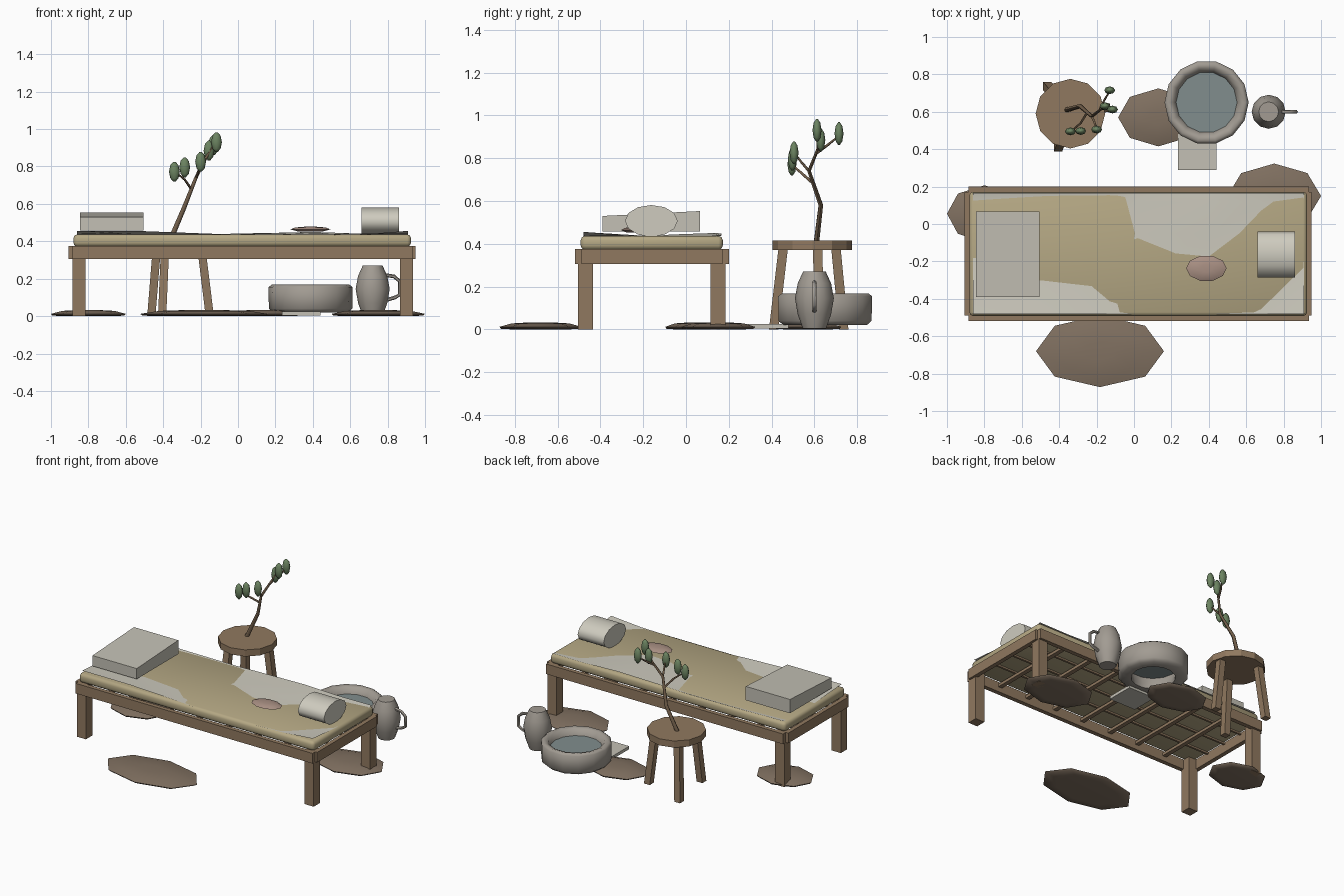
import bpy, bmesh, math
from mathutils import Vector

if "Cube" in bpy.data.objects:
    bpy.data.objects.remove(bpy.data.objects["Cube"])


def material(name, rgb):
    m = bpy.data.materials.new(name)
    m.diffuse_color = (*rgb, 1)
    m.use_nodes = True
    m.node_tree.nodes["Principled BSDF"].inputs["Base Color"].default_value = m.diffuse_color
    return m


WOOD = material("wood", (0.28, 0.19, 0.115))
STRAW = material("straw", (0.46, 0.39, 0.23))
LINEN = material("linen", (0.62, 0.60, 0.52))
WOOL = material("wool", (0.55, 0.53, 0.46))
CLAY = material("clay", (0.36, 0.33, 0.29))
WATER = material("water", (0.22, 0.27, 0.27))
EARTH = material("earth", (0.22, 0.165, 0.12))
BREAD = material("bread", (0.40, 0.28, 0.23))
LEAF = material("leaf", (0.15, 0.23, 0.12))
BARK = material("bark", (0.17, 0.115, 0.07))


def mesh(name, verts, faces, mat, smooth=None):
    me = bpy.data.meshes.new(name)
    me.from_pydata(verts, [], faces)
    bm = bmesh.new()
    bm.from_mesh(me)
    bmesh.ops.recalc_face_normals(bm, faces=bm.faces)
    bm.to_mesh(me)
    bm.free()
    ob = bpy.data.objects.new(name, me)
    bpy.context.collection.objects.link(ob)
    me.materials.append(mat)
    if smooth:
        bpy.ops.object.select_all(action='DESELECT')
        ob.select_set(True)
        bpy.context.view_layer.objects.active = ob
        bpy.ops.object.shade_smooth_by_angle(angle=math.radians(smooth))
    return ob


def loft(name, rings, mat, smooth=None, closed=False):
    """Skin rings of equal size; cap both ends, or join last to first."""
    n = len(rings[0])
    k = len(rings)
    verts = [v for r in rings for v in r]
    faces = [(i * n + j, i * n + (j + 1) % n,
              (i + 1) % k * n + (j + 1) % n, (i + 1) % k * n + j)
             for i in range(k if closed else k - 1) for j in range(n)]
    if not closed:
        faces += [tuple(range(n)), tuple(range((k - 1) * n, k * n))]
    return mesh(name, verts, faces, mat, smooth)


def box(name, x, y, z, mat):
    return loft(name, [[(x[0], y[0], h), (x[1], y[0], h), (x[1], y[1], h), (x[0], y[1], h)]
                       for h in z], mat)


def lathe(name, centre, profile, n, mat, sx=1, sy=1, smooth=None, closed=False):
    cx, cy = centre
    return loft(name, [[(cx + sx * r * math.cos(2 * math.pi * j / n),
                         cy + sy * r * math.sin(2 * math.pi * j / n), z) for j in range(n)]
                       for r, z in profile], mat, smooth, closed)


def tube(name, pts, radii, mat, n=6):
    pts = [Vector(p) for p in pts]
    rings = []
    for i, p in enumerate(pts):
        d = (pts[min(i + 1, len(pts) - 1)] - pts[max(i - 1, 0)]).normalized()
        u = d.cross(Vector((0, 1, 0.1))).normalized()
        v = d.cross(u)
        rings.append([p + radii[i] * (math.cos(a) * u + math.sin(a) * v)
                      for a in (2 * math.pi * j / n for j in range(n))])
    return loft(name, rings, mat, 60)


# Bed frame: legs, rails, slats
for sx, lx in (("left", -0.885), ("right", 0.865)):
    for sy, ly in (("front", -0.505), ("back", 0.115)):
        box(f"bed_leg_{sy}_{sx}", (lx, lx + 0.07), (ly, ly + 0.07), (0, 0.375), WOOD)
box("rail_front", (-0.885, 0.935), (-0.518, -0.488), (0.305, 0.375), WOOD)
box("rail_back", (-0.885, 0.935), (0.17, 0.2), (0.305, 0.375), WOOD)
box("rail_left", (-0.905, -0.875), (-0.488, 0.17), (0.305, 0.375), WOOD)
box("rail_right", (0.92, 0.95), (-0.488, 0.17), (0.305, 0.375), WOOD)
for i in range(7):
    x = -0.66 + i * 0.225
    box(f"slat_{i}", (x - 0.015, x + 0.015), (-0.488, 0.17), (0.34, 0.36), WOOD)
for i in range(3):
    y = -0.32 + i * 0.16
    box(f"long_slat_{i}", (-0.875, 0.92), (y - 0.007, y + 0.007), (0.36, 0.374), WOOD)

# Mattress with rounded edges
mattress = box("mattress", (-0.88, 0.925), (-0.492, 0.172), (0.372, 0.437), STRAW)
bm = bmesh.new()
bm.from_mesh(mattress.data)
bmesh.ops.bevel(bm, geom=bm.edges[:], offset=0.02, segments=2, profile=0.5, affect='EDGES')
bm.to_mesh(mattress.data)
bm.free()
mattress.data.polygons.foreach_set("use_smooth", [True] * len(mattress.data.polygons))

# Rumpled sheet, partly sunk in the mattress (heights in mm above it)
xs = (-0.86, -0.5, -0.13, 0.02, 0.4, 0.68, 0.91)
rows = ((-0.48, (18, 17, 3, -5, -4, 1, 19)),
        (-0.28, (6, -2, -6, -8, -6, -7, 2)),
        (-0.05, (-8, -8, -9, 1, 7, -5, -7)),
        (0.12, (-1, -5, -6, 4, 13, 2, -5)),
        (0.165, (8, 3, 1, 5, 12, 3, 5)))
w = len(xs)
mesh("sheet", [(x, y, 0.437 + h / 1000) for y, hs in rows for x, h in zip(xs, hs)],
     [(r * w + c, r * w + c + 1, (r + 1) * w + c + 1, (r + 1) * w + c)
      for r in range(len(rows) - 1) for c in range(w - 1)], LINEN, 60)

# Folded blanket with a sloping top
blanket = box("folded_blanket", (-0.845, -0.505), (-0.39, 0.066), (0.457, 0.553), WOOL)
for v in blanket.data.vertices:
    if v.co.z > 0.5 and v.co.y < 0:
        v.co.z = 0.53

# Bolster pillow, lens-shaped in section
section = [(-0.162 + 0.123 * math.cos(a), 0.507 + 0.074 * math.sin(a))
           for a in (2 * math.pi * j / 12 for j in range(12))]
loft("pillow", [[(x, y, z) for y, z in section] for x in (0.66, 0.86)], LINEN, 50)

# Bread on the bed
lathe("flat_bread", (0.387, -0.237),
      [(0.6, 0.452), (1, 0.464), (0.75, 0.474), (0.3, 0.478)], 10, BREAD, 0.108, 0.07, 60)

# Floor mats
for i, (x, y, rx, ry) in enumerate(((-0.182, -0.68, 0.342, 0.192), (0.75, 0.15, 0.25, 0.173),
                                    (-0.8, 0.055, 0.2, 0.152), (0.13, 0.57, 0.215, 0.155))):
    lathe(f"floor_mat_{i}", (x, y),
          [(0.7, 0), (0.96, 0.003), (1, 0.012), (0.7, 0.028), (0.25, 0.033)], 8, EARTH, rx, ry, 60)
box("floor_cloth", (0.235, 0.44), (0.288, 0.48), (0.004, 0.025), WOOL)

# Stool
SX, SY = -0.34, 0.59
lathe("stool_seat", (SX, SY), [(0.186, 0.37), (0.186, 0.416)], 12, WOOD)
for i in range(3):
    a = math.radians(10 + 120 * i)
    rings = []
    for r, z in ((0.192, 0), (0.145, 0.375)):
        rings.append([(SX + r * math.cos(a) + dx * 0.022, SY + r * math.sin(a) + dy * 0.022, z)
                      for dx, dy in ((-1, -1), (1, -1), (1, 1), (-1, 1))])
    loft(f"stool_leg_{i}", rings, WOOD)

# Leafy branch standing on the stool
tube("branch_stem", [(-0.36, 0.61, 0.41), (-0.288, 0.63, 0.58), (-0.225, 0.575, 0.74),
                     (-0.175, 0.615, 0.84), (-0.12, 0.615, 0.93)],
     [0.014, 0.012, 0.009, 0.007, 0.004], BARK)
for i, pts in enumerate((((-0.25, 0.597, 0.68), (-0.285, 0.54, 0.73), (-0.335, 0.495, 0.77)),
                         ((-0.225, 0.575, 0.74), (-0.21, 0.54, 0.78), (-0.2, 0.51, 0.82)),
                         ((-0.185, 0.605, 0.82), (-0.16, 0.66, 0.86), (-0.13, 0.71, 0.9)))):
    tube(f"branch_twig_{i}", pts, [0.007, 0.006, 0.004], BARK)
for i, (x, y, z) in enumerate(((-0.34, 0.495, 0.772), (-0.285, 0.497, 0.795),
                               (-0.2, 0.505, 0.825), (-0.155, 0.63, 0.885),
                               (-0.115, 0.612, 0.93), (-0.13, 0.715, 0.915))):
    lathe(f"leaf_{i}", (x, y), [(0.2, z - 0.053), (0.75, z - 0.035), (1, z), (0.75, z + 0.035),
                                (0.2, z + 0.053)], 8, LEAF, 0.029, 0.021, 60)

# Basin with water
lathe("basin", (0.388, 0.65), [(0.14, 0.02), (0.2, 0.02), (0.223, 0.04), (0.225, 0.155),
                               (0.208, 0.168), (0.18, 0.16), (0.163, 0.12), (0.14, 0.04)],
      14, CLAY, smooth=60, closed=True)
lathe("basin_water", (0.388, 0.65), [(0.162, 0.105), (0.164, 0.12)], 14, WATER)

# Jug with handle
lathe("jug", (0.72, 0.6), [(0.055, 0.005), (0.078, 0.07), (0.091, 0.145), (0.078, 0.215),
                           (0.053, 0.27)], 12, CLAY, smooth=50)
tube("jug_handle", [(0.785, 0.6, 0.22), (0.835, 0.6, 0.212), (0.866, 0.6, 0.185),
                    (0.866, 0.6, 0.115), (0.84, 0.6, 0.1), (0.79, 0.6, 0.085)],
     [0.01] * 6, CLAY)
